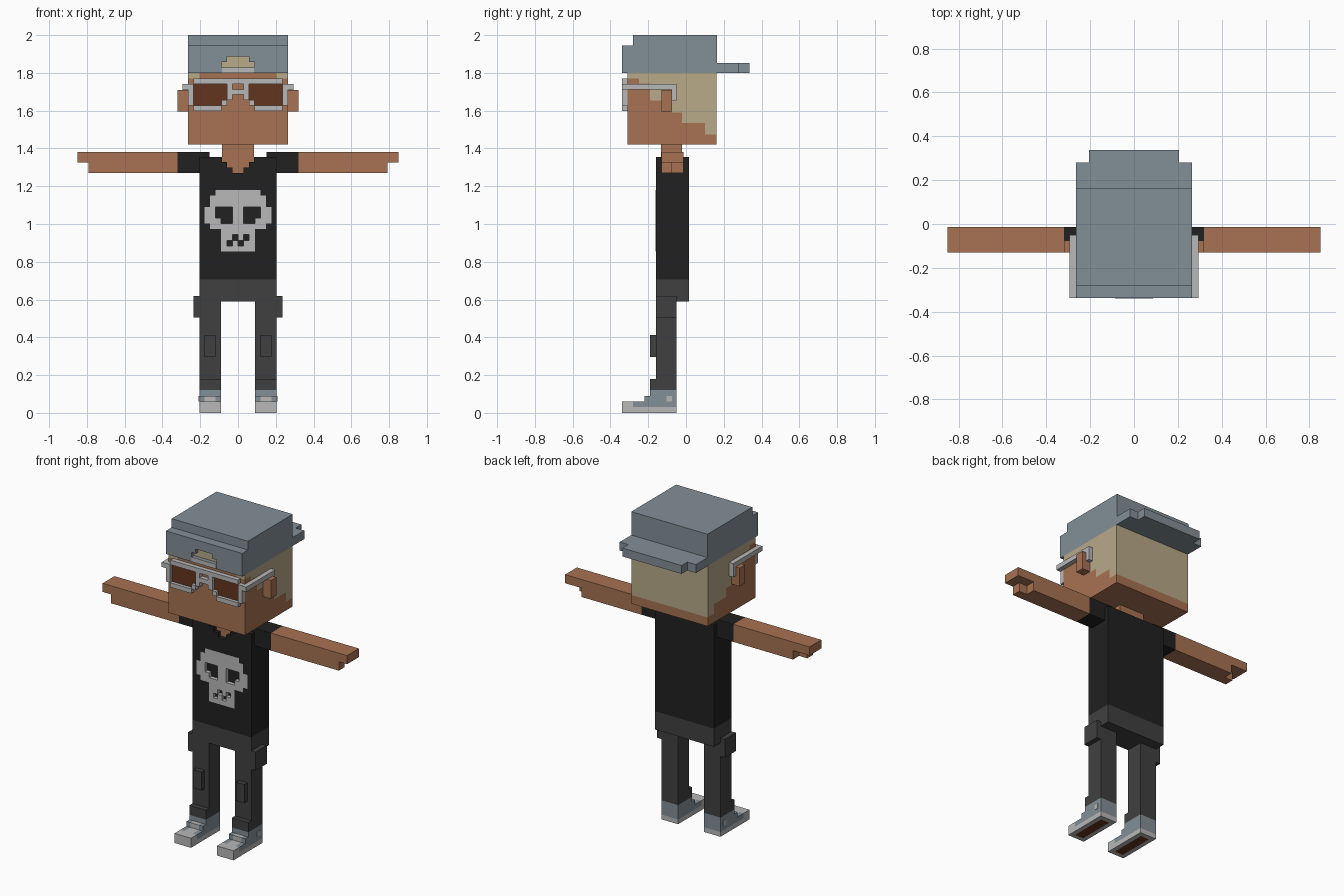
import bpy
import bmesh
from mathutils import Vector

if "Cube" in bpy.data.objects:
    bpy.data.objects.remove(bpy.data.objects["Cube"])


def material(name, r, g, b):
    m = bpy.data.materials.new(name)
    m.use_nodes = True
    m.diffuse_color = (r, g, b, 1)
    m.node_tree.nodes["Principled BSDF"].inputs["Base Color"].default_value = (r, g, b, 1)
    return m


SKIN = material("skin", .39, .17, .085)
HAIR = material("blond hair", .48, .40, .25)
CAP = material("slate blue", .225, .275, .31)
LIGHT = material("light grey", .48, .48, .48)
BLACK = material("black cloth", .015, .015, .015)
PANTS = material("dark grey cloth", .051, .051, .051)
BROWN = material("dark brown", .127, .036, .013)


def finish(name, bm, mats):
    bmesh.ops.recalc_face_normals(bm, faces=bm.faces[:])
    mesh = bpy.data.meshes.new(name)
    bm.to_mesh(mesh)
    bm.free()
    for m in mats:
        mesh.materials.append(m)
    ob = bpy.data.objects.new(name, mesh)
    bpy.context.collection.objects.link(ob)
    return ob


def box(name, xs, ys, zs, mats, cuts=(), rule=None):
    """Box between pairs of limits; cuts add edge loops, rule picks each face's colour."""
    bm = bmesh.new()
    bmesh.ops.create_cube(bm, size=1)
    lims = [sorted(p) for p in (xs, ys, zs)]
    for v in bm.verts:
        v.co = Vector([lims[a][int(v.co[a] > 0)] for a in range(3)])
    for axis, value in cuts:
        normal = Vector((0, 0, 0))
        normal[axis] = 1
        bmesh.ops.bisect_plane(bm, geom=bm.verts[:] + bm.edges[:] + bm.faces[:],
                               plane_co=normal * value, plane_no=normal)
    if rule:
        bm.normal_update()
        for f in bm.faces:
            f.material_index = int(rule(f.calc_center_median(), f.normal))
    return finish(name, bm, mats if isinstance(mats, tuple) else (mats,))


def pixels(name, rows, chars, top, w, h, ys, mat):
    """Stepped slab centred on x = 0, filled where the rows hold one of chars."""
    bm = bmesh.new()
    verts = {}
    half = len(rows[0]) / 2

    def vert(i, j, k):
        if (i, j, k) not in verts:
            verts[i, j, k] = bm.verts.new(((i - half) * w, ys[k], top - j * h))
        return verts[i, j, k]

    def filled(i, j):
        return 0 <= j < len(rows) and 0 <= i < len(rows[0]) and rows[j][i] in chars

    for j in range(len(rows)):
        for i in range(len(rows[0])):
            if not filled(i, j):
                continue
            ring = [(i, j), (i + 1, j), (i + 1, j + 1), (i, j + 1)]
            for k in (0, 1):
                bm.faces.new([vert(a, b, k) for a, b in ring])
            sides = [(i, j - 1), (i + 1, j), (i, j + 1), (i - 1, j)]
            for n, side in enumerate(sides):
                if not filled(*side):
                    p, q = ring[n], ring[(n + 1) % 4]
                    bm.faces.new([vert(*p, 0), vert(*q, 0), vert(*q, 1), vert(*p, 1)])
    return finish(name, bm, (mat,))


def carve(ob, cutter):
    mod = ob.modifiers.new("carve", 'BOOLEAN')
    mod.operation = 'DIFFERENCE'
    mod.solver = 'EXACT'
    mod.object = cutter
    bpy.context.view_layer.objects.active = ob
    bpy.ops.object.modifier_apply(modifier=mod.name)
    bpy.data.objects.remove(cutter)


# Head with a stepped hairline painted on its faces
HAIRLINE = [(-.25, 1.77), (-.19, 1.745), (-.075, 1.655), (-.02, 1.59), (.10, 1.535), (1, 1.475)]


def is_hair(c, n):
    line = next(z for y, z in HAIRLINE if c.y < y)
    return c.z > line and not (n.y < -.5 and abs(c.x) < .205)


head_cuts = [(1, y) for y, z in HAIRLINE[:-1]] + [(2, z) for y, z in HAIRLINE]
box("head", (-.265, .265), (-.31, .162), (1.42, 1.8), (SKIN, HAIR),
    head_cuts + [(0, -.205), (0, .205)], is_hair)
box("neck", (-.086, .086), (-.133, -.02), (1.27, 1.42), SKIN)

# Backwards cap: crown, front band with strap opening, brim behind
box("cap_crown", (-.265, .265), (-.28, .165), (1.8, 2), CAP)
band = box("cap_band", (-.265, .265), (-.338, -.28), (1.8, 1.945), CAP)
OPENING = [".####.", "######"]
carve(band, pixels("opening_cutter", OPENING, "#", 1.886, .0287, .0285, (-.4, -.31), CAP))
pixels("cap_opening_hair", OPENING, "#", 1.886, .0287, .0285, (-.314, -.308), HAIR)
box("cap_strap", (-.086, .086), (-.34, -.335), (1.8, 1.829), LIGHT)
box("cap_brim", (-.265, .265), (.165, .28), (1.8, 1.853), CAP)
box("cap_brim_tip", (-.205, .205), (.28, .337), (1.8, 1.853), CAP)

# Glasses, drawn from the middle outwards and mirrored
HALF = ["FFFFFFFF.", ".FLLLLLLF", "FFLLLLLLF", ".FLLLLLLF", "..FLLLLLF", "...FFFFF."]
GLASSES = [r[::-1] + r for r in HALF]
pixels("glasses_frame", GLASSES, "F", 1.77, .0294, .0285, (-.338, -.31), LIGHT)
pixels("glasses_lenses", GLASSES, "L", 1.77, .0294, .0285, (-.318, -.31), BROWN)

# Torso with a stepped neckline and a skull print set into the front
torso = box("shirt", (-.205, .205), (-.16, .015), (.705, 1.355), BLACK)
NECKLINE = ["######", "######", ".####.", "..##.."]
carve(torso, pixels("neckline_cutter", NECKLINE, "#", 1.385, .0287, .0285, (-.2, -.13), BLACK))
SKULL = ["..########..",
         ".##########.",
         ".##########.",
         "##ooo##ooo##",
         "##ooo##ooo##",
         "###oo##oo###",
         ".##########.",
         "...######...",
         "...##o#o#...",
         "...#o#o##...",
         "...######..."]
carve(torso, pixels("skull_cutter", SKULL, "#o", 1.18, .0296, .0296, (-.2, -.137), BLACK))
pixels("skull_print", SKULL, "#", 1.18, .0296, .0296, (-.161, -.137), LIGHT)
box("hips", (-.205, .205), (-.16, .015), (.59, .705), PANTS)

for s, side in ((1, "left"), (-1, "right")):
    def part(name, xs, ys, zs, mats, cuts=(), rule=None):
        box(side + "_" + name, [s * x for x in xs], ys, zs, mats,
            [(a, s * v if a == 0 else v) for a, v in cuts], rule)

    # Ear and glasses temple
    part("ear", (.265, .32), (-.13, -.075), (1.595, 1.71), SKIN)
    part("temple", (.265, .294), (-.338, -.05), (1.711, 1.741), LIGHT)
    part("temple_hook", (.265, .294), (-.077, -.05), (1.655, 1.711), LIGHT)

    # Arm with stepped hand
    part("sleeve", (.15, .32), (-.13, -.013), (1.27, 1.38), BLACK)
    part("arm", (.32, .735), (-.13, -.013), (1.27, 1.38), SKIN)
    part("hand", (.735, .85), (-.13, -.013), (1.326, 1.38), SKIN)
    part("thumb", (.735, .792), (-.13, -.073), (1.27, 1.326), SKIN)

    # Trouser leg
    part("leg", (.09, .205), (-.16, -.05), (.12, .59), PANTS)
    part("pocket", (.205, .235), (-.16, -.05), (.505, .62), PANTS)
    part("knee_patch", (.12, .177), (-.19, -.16), (.295, .412), PANTS)
    part("cuff", (.09, .205), (-.19, -.16), (.12, .18), PANTS)

    # Shoe: sole with brown tread, toe cap, stepped upper with laces
    def tread(c, n):
        return n.z < -.5 and .118 < abs(c.x) < .177 and -.31 < c.y < -.08

    def lace(c, n):
        return .118 < abs(c.x) < .177 and (n.y < -.5 or n.z > .5)

    seams = [(0, .118), (0, .177)]
    part("sole", (.09, .205), (-.338, -.05), (0, .03), (LIGHT, BROWN),
         seams + [(1, -.31), (1, -.08)], tread)
    part("toe_cap", (.09, .205), (-.338, -.28), (.03, .06), LIGHT)
    part("shoe_base", (.09, .205), (-.28, -.05), (.03, .06), (CAP, LIGHT), seams, lace)
    part("shoe_middle", (.09, .205), (-.22, -.05), (.06, .09), (CAP, LIGHT), seams, lace)
    part("shoe_top", (.09, .205), (-.19, -.05), (.09, .12), CAP)
    part("shoe_badge", (.205, .208), (-.103, -.075), (.06, .09), LIGHT)
